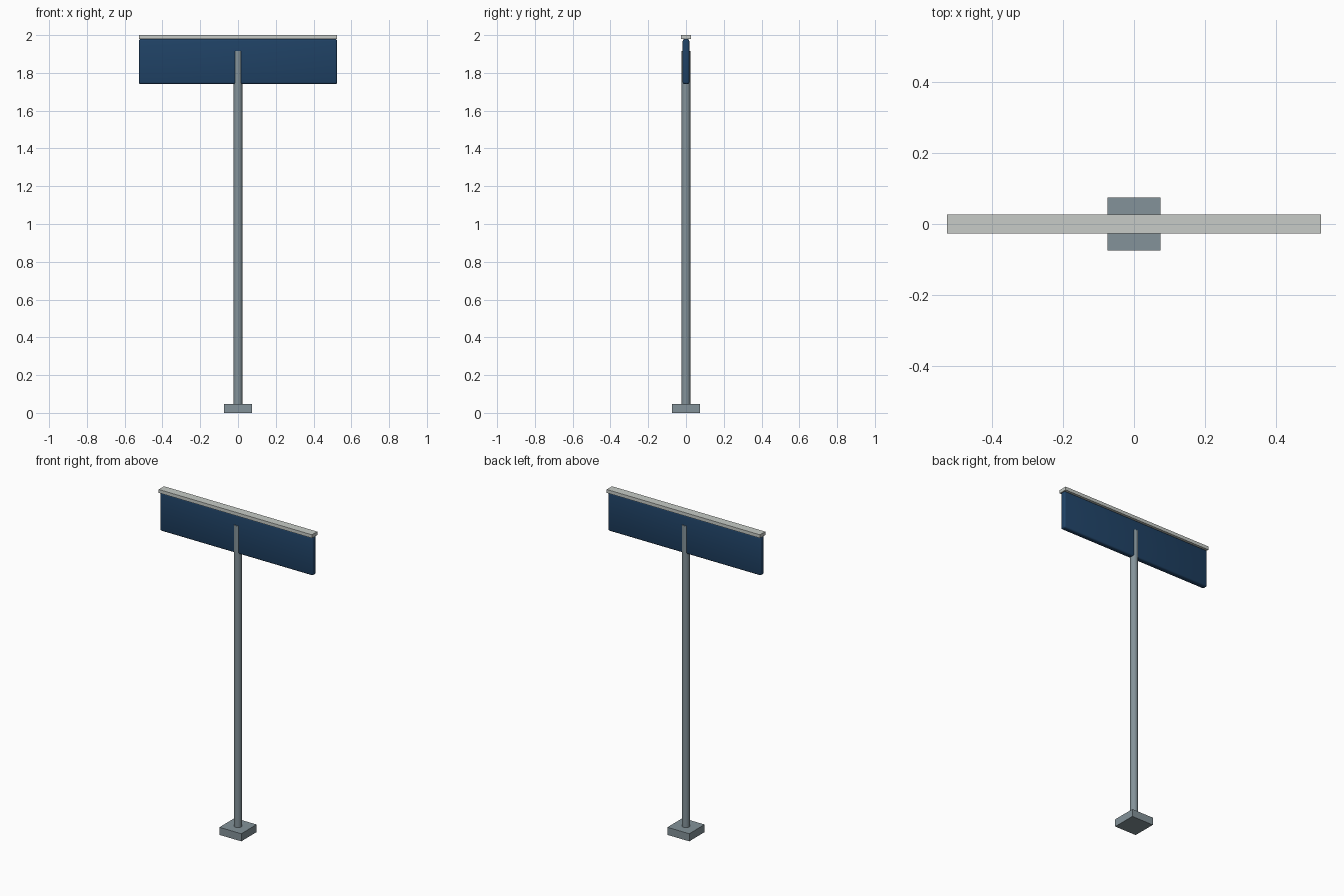
import bpy
from math import radians

if "Cube" in bpy.data.objects:
    bpy.data.objects.remove(bpy.data.objects["Cube"])


def material(name, rgb):
    m = bpy.data.materials.new(name)
    m.diffuse_color = (*rgb, 1)
    m.use_nodes = True
    m.node_tree.nodes["Principled BSDF"].inputs["Base Color"].default_value = m.diffuse_color
    return m


steel = material("grey steel", (0.23, 0.29, 0.32))
navy = material("navy panel", (0.014, 0.054, 0.13))
pale = material("pale grey trim", (0.57, 0.60, 0.57))


def finish(name, mat):
    ob = bpy.context.object
    ob.name = name
    ob.data.materials.append(mat)
    return ob


def box(name, mat, half_x, half_y, z0, z1, bevel=0, segments=3):
    bpy.ops.mesh.primitive_cube_add(size=2, location=(0, 0, (z0 + z1) / 2))
    ob = finish(name, mat)
    ob.scale = (half_x, half_y, (z1 - z0) / 2)
    bpy.ops.object.transform_apply(location=False, rotation=False, scale=True)
    if bevel:
        mod = ob.modifiers.new("rounded edges", "BEVEL")
        mod.width = bevel
        mod.segments = segments
        bpy.ops.object.modifier_apply(modifier=mod.name)
        bpy.ops.object.shade_smooth_by_angle(angle=radians(35))
    return ob


# Square foot
box("base_plate", steel, 0.075, 0.075, 0, 0.047)

# Round post, standing proud of both sides of the panel
bottom, top = 0.04, 1.915
bpy.ops.mesh.primitive_cylinder_add(vertices=24, radius=0.0235, depth=top - bottom,
                                    location=(0, 0, (top + bottom) / 2))
finish("post", steel)
bpy.ops.object.shade_smooth_by_angle(angle=radians(35))

# Sign panel with softened edges
box("sign_panel", navy, 0.525, 0.0175, 1.741, 1.979, bevel=0.01)

# Flat trim strip along the top
box("top_trim", pale, 0.525, 0.026, 1.979, 2.0)
